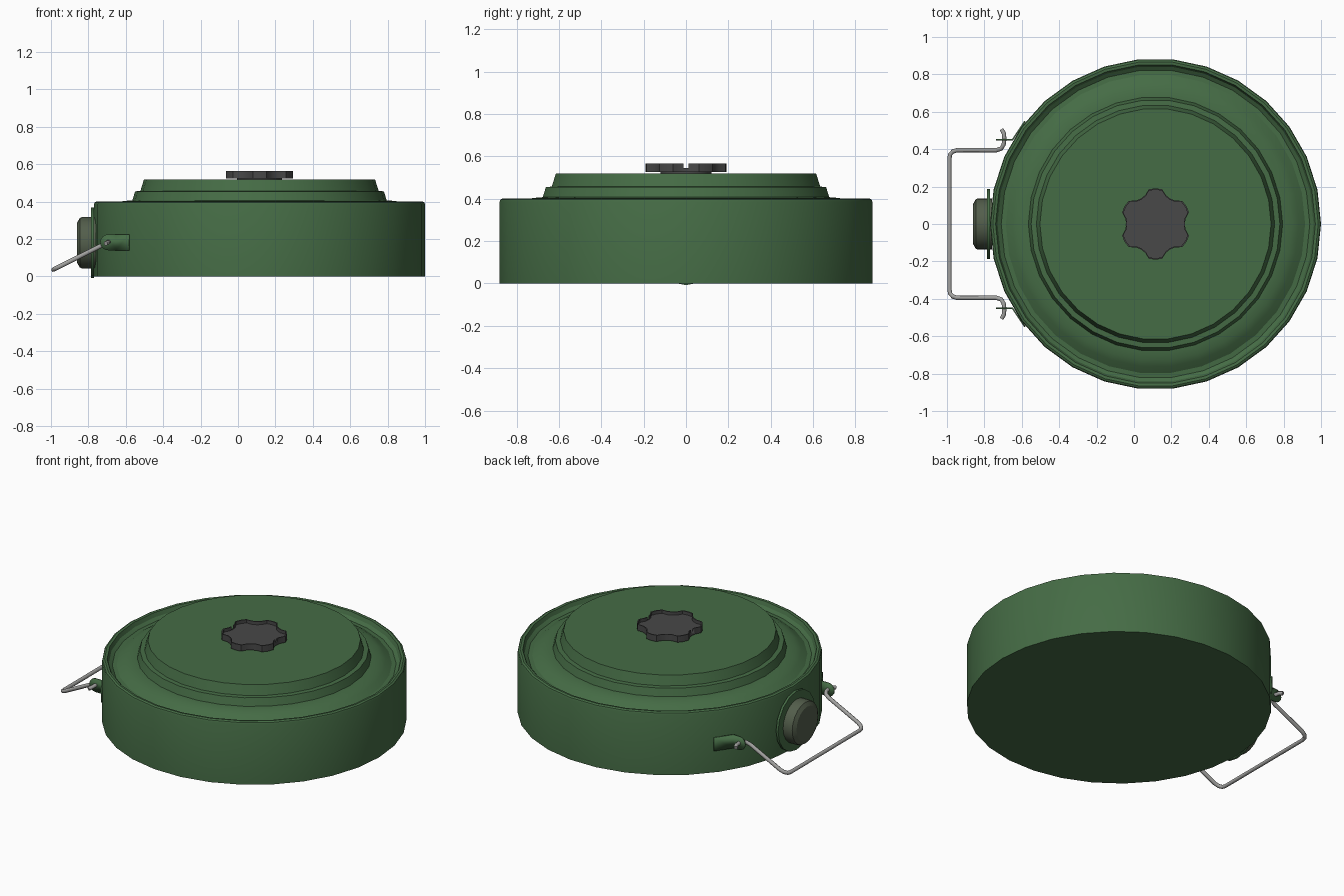
import bpy, bmesh
from math import radians, cos, sin, pi
from mathutils import Matrix, Vector

if "Cube" in bpy.data.objects:
    bpy.data.objects.remove(bpy.data.objects["Cube"])

CX = 0.115   # body axis


def material(name, rgb):
    m = bpy.data.materials.new(name)
    m.diffuse_color = (*rgb, 1)
    m.use_nodes = True
    m.node_tree.nodes["Principled BSDF"].inputs["Base Color"].default_value = m.diffuse_color
    return m


GREEN = material("green_paint", (0.06, 0.15, 0.06))
OLIVE = material("olive_plug", (0.085, 0.11, 0.07))
DARK = material("dark_metal", (0.065, 0.065, 0.065))
STEEL = material("wire_steel", (0.36, 0.36, 0.35))


def finish(name, bm, mat, angle=28):
    bmesh.ops.recalc_face_normals(bm, faces=bm.faces)
    me = bpy.data.meshes.new(name)
    for f in bm.faces:
        f.smooth = True
    bm.to_mesh(me)
    bm.free()
    me.set_sharp_from_angle(angle=radians(angle))
    me.materials.append(mat)
    ob = bpy.data.objects.new(name, me)
    bpy.context.collection.objects.link(ob)
    return ob


def stack(name, rings, mat, matrix=None):
    """Bridge successive closed rings of points and cap both ends."""
    bm = bmesh.new()
    loops = [[bm.verts.new(p) for p in ring] for ring in rings]
    for a, b in zip(loops, loops[1:]):
        for i in range(len(a)):
            j = (i + 1) % len(a)
            bm.faces.new((a[i], a[j], b[j], b[i]))
    bm.faces.new(loops[0])
    bm.faces.new(loops[-1])
    if matrix:
        bm.transform(matrix)
    return finish(name, bm, mat)


def circle(r, z, n):
    return [(r * cos(2 * pi * i / n), r * sin(2 * pi * i / n), z) for i in range(n)]


def lathe(name, profile, n, mat, matrix):
    return stack(name, [circle(r, z, n) for r, z in profile], mat, matrix)


# Round body: wall, rolled lip, trough and stepped pressure plate
lathe("body", [
    (0.885, 0), (0.885, 0.385), (0.881, 0.396), (0.87, 0.402), (0.855, 0.40),
    (0.845, 0.375), (0.825, 0.36), (0.80, 0.362), (0.765, 0.385), (0.73, 0.403),
    (0.68, 0.407), (0.665, 0.455), (0.637, 0.457), (0.618, 0.518)],
    30, GREEN, Matrix.Translation((CX, 0, 0)))


# Six-lobed cap with thin raised rim
def lobes(scale, z):
    pts = []
    for k in range(6):
        for off, r in ((-11, 0.189), (0, 0.191), (11, 0.189), (20, 0.163), (30, 0.157), (40, 0.163)):
            a = radians(30 + 60 * k + off)
            pts.append((scale * r * cos(a), scale * r * sin(a), z))
    return pts


cap = stack("top_cap", [lobes(1, 0.525), lobes(1, 0.565), lobes(0.96, 0.565), lobes(0.96, 0.544)],
            DARK, Matrix.Translation((CX, 0, 0)))
lathe("cap_stem", [(0.12, 0.51), (0.12, 0.53)], 16, DARK, Matrix.Translation((CX, 0, 0)))

# Slot across the cap rim
bm = bmesh.new()
bmesh.ops.create_cube(bm, size=1, matrix=Matrix.Translation((CX, 0, 0.575)) @ Matrix.Diagonal((0.5, 0.022, 0.058, 1)))
slot = finish("slot_cutter", bm, DARK)
slot.hide_render = True
slot.hide_set(True)
cut = cap.modifiers.new("slot", 'BOOLEAN')
cut.operation = 'DIFFERENCE'
cut.object = slot

# Side plug and flange, axis pointing to -x
side = Matrix.Translation((-0.76, 0, 0.18)) @ Matrix.Rotation(-pi / 2, 4, 'Y')
lathe("plug_flange", [(0.188, 0.01), (0.188, 0.025)], 16, GREEN, side)
lathe("side_plug", [(0.137, 0), (0.137, 0.075), (0.132, 0.086), (0.108, 0.1), (0.06, 0.102)], 20, OLIVE, side)

# Handle brackets: strip bent off the body with a rounded ear
for s, label in ((1, "back"), (-1, "front")):
    bm = bmesh.new()
    ear = [(-0.65, 0.45 * s, 0.225)]
    for i in range(9):
        a = pi / 2 + pi * i / 8
        ear.append((-0.695 + 0.042 * cos(a), 0.45 * s, 0.1825 + 0.0425 * sin(a)))
    ear.append((-0.65, 0.45 * s, 0.14))
    v = [bm.verts.new(p) for p in ear]
    bm.faces.new(v)
    low = bm.verts.new((-0.583, 0.55 * s, 0.14))
    high = bm.verts.new((-0.583, 0.55 * s, 0.225))
    bm.faces.new((v[-1], low, high, v[0]))
    ob = finish(label + "_bracket", bm, GREEN)
    sol = ob.modifiers.new("thickness", 'SOLIDIFY')
    sol.thickness = 0.008
    sol.offset = 0

# Wire carrying handle, tilted downward, symmetric in y
half = [(-0.707, 0.505), (-0.696, 0.485), (-0.693, 0.455), (-0.697, 0.425), (-0.71, 0.403),
        (-0.735, 0.395), (-0.945, 0.395), (-0.968, 0.388), (-0.983, 0.372), (-0.987, 0.35)]
path = half + [(x, -y) for x, y in reversed(half)]
path = [Vector((x, y, 0.18 + (x + 0.70) * 0.5)) for x, y in path]
normal = Vector((-0.5, 0, 1)).normalized()
rings = []
for i, p in enumerate(path):
    d_in = (p - path[max(i - 1, 0)]).normalized()
    d_out = (path[min(i + 1, len(path) - 1)] - p).normalized()
    across = (d_in + d_out).normalized().cross(normal)
    rings.append([p + 0.012 * (across * cos(2 * pi * k / 8) + normal * sin(2 * pi * k / 8)) for k in range(8)])
stack("carry_handle", rings, STEEL)
for ob in bpy.data.objects:
    if ob.name == "carry_handle":
        ob.data.set_sharp_from_angle(angle=radians(60))
